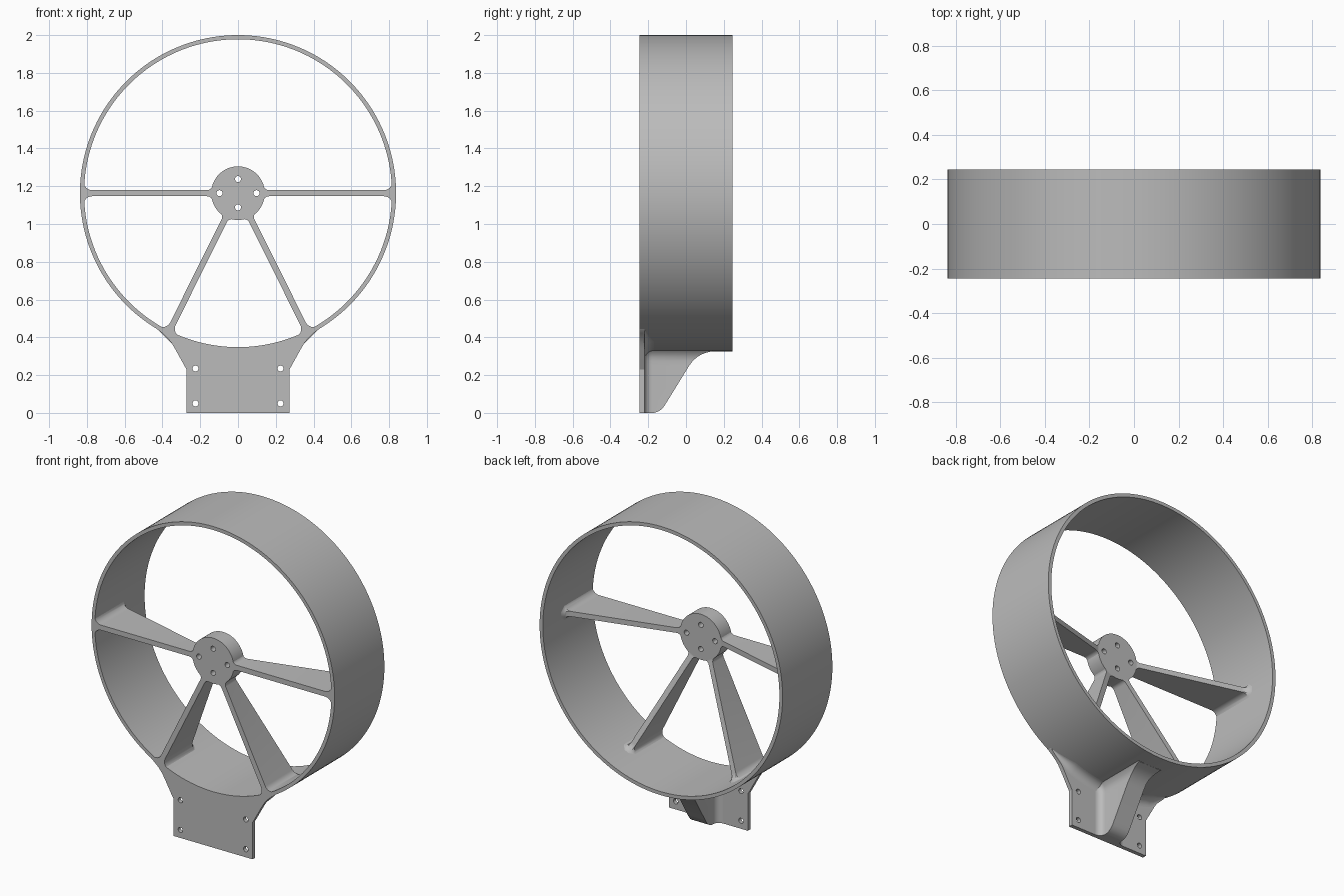
import bpy, bmesh
from math import sin, cos, pi, radians
from mathutils import Matrix

cube = bpy.data.objects.get("Cube")
if cube:
    bpy.data.objects.remove(cube)

# One grey for the whole part
grey = bpy.data.materials.new("plain grey")
grey.use_nodes = True
grey.diffuse_color = (0.5, 0.5, 0.5, 1)
grey.node_tree.nodes["Principled BSDF"].inputs["Base Color"].default_value = (0.5, 0.5, 0.5, 1)

FRONT, BACK = -0.245, 0.245
CZ = 1.163                 # height of the ring centre
R_OUT, R_IN = 0.837, 0.815
R_MID = (R_OUT + R_IN) / 2
HUB_R, HUB_DEPTH = 0.142, 0.1
PLATE_BACK = -0.22


def finish(name, bm):
    """Clean the mesh, link it and shade it."""
    bmesh.ops.remove_doubles(bm, verts=bm.verts, dist=0.00002)
    bmesh.ops.recalc_face_normals(bm, faces=bm.faces)
    mesh = bpy.data.meshes.new(name)
    bm.to_mesh(mesh)
    bm.free()
    mesh.materials.append(grey)
    obj = bpy.data.objects.new(name, mesh)
    bpy.context.collection.objects.link(obj)
    bpy.ops.object.select_all(action='DESELECT')
    obj.select_set(True)
    bpy.context.view_layer.objects.active = obj
    bpy.ops.object.shade_smooth_by_angle(angle=radians(30))
    return obj


def circle(x, z, r, n=24):
    return [(x + r * cos(2 * pi * i / n), z + r * sin(2 * pi * i / n)) for i in range(n)]


def flat_part(name, outlines, y0, y1):
    """Extrude an xz outline (with holes) between two depths."""
    curve = bpy.data.curves.new(name, 'CURVE')
    curve.dimensions = '2D'
    curve.fill_mode = 'BOTH'
    curve.extrude = (y1 - y0) / 2
    for points in outlines:
        spline = curve.splines.new('POLY')
        spline.points.add(len(points) - 1)
        for p, (x, z) in zip(spline.points, points):
            p.co = (x, z, 0, 1)
        spline.use_cyclic_u = True
    temp = bpy.data.objects.new(name + " outline", curve)
    mesh = bpy.data.meshes.new_from_object(temp)
    bm = bmesh.new()
    bm.from_mesh(mesh)
    bm.transform(Matrix.Translation((0, (y0 + y1) / 2, 0)) @ Matrix.Rotation(pi / 2, 4, 'X'))
    bpy.data.objects.remove(temp)
    bpy.data.curves.remove(curve)
    bpy.data.meshes.remove(mesh)
    return finish(name, bm)


def loft(name, sections, matrix=Matrix()):
    """Skin closed sections and cap both ends."""
    bm = bmesh.new()
    rings = [[bm.verts.new(co) for co in s] for s in sections]
    n = len(rings[0])
    for a, b in zip(rings, rings[1:]):
        for i in range(n):
            j = (i + 1) % n
            bm.faces.new((a[i], a[j], b[j], b[i]))
    bm.faces.new(rings[0])
    bm.faces.new(rings[-1])
    bm.transform(matrix)
    return finish(name, bm)


# Ring
flat_part("outer_ring", [circle(0, CZ, R_OUT, 160), circle(0, CZ, R_IN, 160)], FRONT, BACK)

# Hub with four bolt holes
hub_holes = [circle(x, CZ + z, 0.016) for x, z in ((0.098, 0), (-0.098, 0), (0, 0.075), (0, -0.075))]
flat_part("hub", [circle(0, CZ, HUB_R, 72)] + hub_holes, FRONT, FRONT + HUB_DEPTH)


# Spokes: deeper towards the ring, with fillets at both ends
def spoke_section(r, half, flare=0.0):
    core = min(half, 0.016)
    back = FRONT + HUB_DEPTH + 0.18 * max(0, r - HUB_R) / (R_IN - HUB_R)
    side = [(half, FRONT), (half, back), (core, back + flare)]
    return [(r, y, z) for z, y in side] + [(r, y, -z) for z, y in reversed(side)]


FILLET = 0.045
sections = []
for i in range(7):
    a = pi / 2 * i / 6
    sections.append(spoke_section(0.164 - 0.03 * cos(a), 0.016 + 0.03 * (1 - sin(a))))
for i in range(11):
    a = pi / 2 * i / 10
    grow = FILLET * (1 - cos(a))
    sections.append(spoke_section(R_IN + 0.002 - FILLET * (1 - sin(a)), 0.016 + grow, grow))

for name, angle in (("left_spoke", 0), ("right_spoke", 180),
                    ("lower_left_spoke", 296.5), ("lower_right_spoke", 243.5)):
    turn = Matrix.Translation((0, 0, CZ)) @ Matrix.Rotation(-radians(angle), 4, 'Y')
    loft(name, sections, turn)

# Mounting plate with flared shoulders, top edge following the ring
edge = [(0.272, 0), (0.272, 0.23), (0.28, 0.243), (0.335, 0.342),
        (0.352, 0.37), (0.373, 0.396), (0.4, 0.421), (0.428, 0.443)]
arc = [(R_MID * sin(radians(a)), CZ - R_MID * cos(radians(a))) for a in range(32, -33, -2)]
outline = edge + arc + [(-x, z) for x, z in reversed(edge)]
plate_holes = [circle(x, z, 0.016) for x in (0.225, -0.225) for z in (0.05, 0.235)]
flat_part("mounting_plate", [outline] + plate_holes, FRONT, PLATE_BACK)

# Fillet between plate and ring, fading out at its ends
sections = []
for deg in range(-30, 31, 2):
    a = radians(deg)
    f = 0.002 + 0.048 * min(1, (30 - abs(deg)) / 10)
    profile = [(R_MID, PLATE_BACK + f), (R_MID, PLATE_BACK - 0.005), (R_OUT + f, PLATE_BACK - 0.005)]
    for i in range(9):
        t = pi / 2 * i / 8
        profile.append((R_OUT + f * (1 - sin(t)), PLATE_BACK + f * (1 - cos(t))))
    sections.append([(r * sin(a), y, CZ - r * cos(a)) for r, y in profile])
loft("plate_fillet", sections)

# Rear support rib, filleted into plate and ring
rib_profile = [(0, -0.17), (0.006, -0.15), (0.018, -0.13), (0.036, -0.115), (0.06, -0.1),
               (0.25, 0.017), (0.275, 0.036), (0.295, 0.058), (0.31, 0.083),
               (0.32, 0.11), (0.326, 0.14), (0.338, 0.14)]
sections = []
for z, back in rib_profile:
    w = 0.06 + 0.03 * (max(0, z - 0.28) / 0.058) ** 2
    f = 0.04
    side = [(w + f, PLATE_BACK - 0.005)]
    for i in range(7):
        t = pi / 2 * i / 6
        side.append((w + f * (1 - sin(t)), PLATE_BACK + f * (1 - cos(t))))
    side.append((w, back))
    sections.append([(x, y, z) for x, y in side] + [(-x, y, z) for x, y in reversed(side)])
loft("support_rib", sections)
